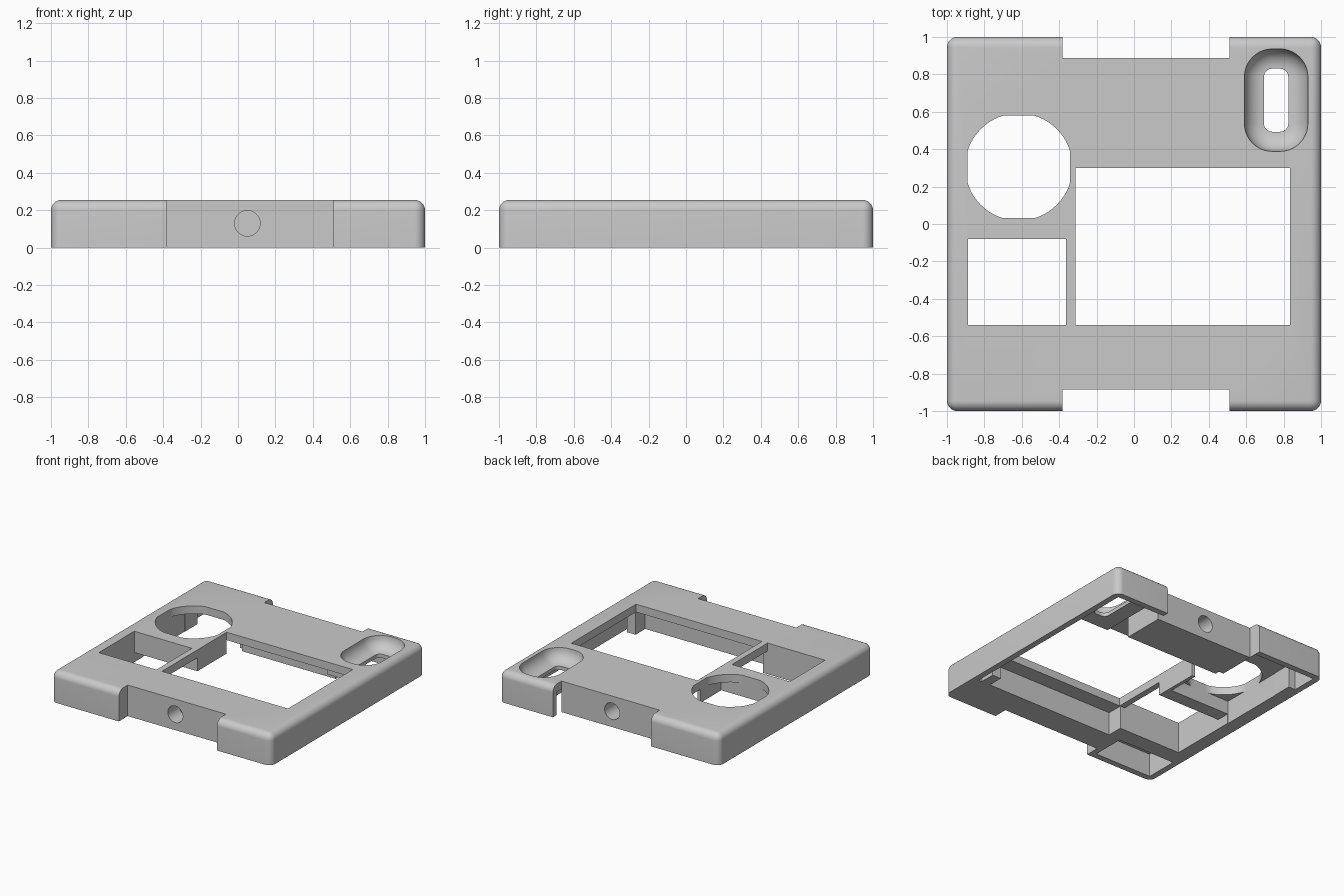
import bpy, bmesh, math

if "Cube" in bpy.data.objects:
    bpy.data.objects.remove(bpy.data.objects["Cube"], do_unlink=True)

grey = bpy.data.materials.new("mid grey")
grey.use_nodes = True
colour = (0.59, 0.59, 0.59, 1)
grey.diffuse_color = colour
grey.node_tree.nodes["Principled BSDF"].inputs["Base Color"].default_value = colour

TOP = 0.255      # upper surface
UNDER = 0.19     # underside of the top plate
HOLE_X, HOLE_Y, HOLE_HALF = -0.616, 0.305, 0.274
SLOT_X, SLOT_Y = 0.76, 0.662


def make(name, bm):
    bmesh.ops.recalc_face_normals(bm, faces=bm.faces)
    mesh = bpy.data.meshes.new(name)
    bm.to_mesh(mesh)
    bm.free()
    ob = bpy.data.objects.new(name, mesh)
    bpy.context.collection.objects.link(ob)
    mesh.materials.append(grey)
    return ob


def box(name, x0, x1, y0, y1, z0, z1):
    bm = bmesh.new()
    bmesh.ops.create_cube(bm, size=1)
    for v in bm.verts:
        v.co = ((x0 + x1) / 2 + v.co.x * (x1 - x0),
                (y0 + y1) / 2 + v.co.y * (y1 - y0),
                (z0 + z1) / 2 + v.co.z * (z1 - z0))
    return make(name, bm)


def loft(name, rings):
    bm = bmesh.new()
    loops = [[bm.verts.new(p) for p in ring] for ring in rings]
    n = len(loops[0])
    for a, b in zip(loops, loops[1:]):
        for i in range(n):
            j = (i + 1) % n
            bm.faces.new((a[i], a[j], b[j], b[i]))
    bm.faces.new(loops[0])
    bm.faces.new(loops[-1])
    return make(name, bm)


def circle(r, n=64):
    return [(r * math.cos(math.tau * i / n), r * math.sin(math.tau * i / n)) for i in range(n)]


def clip(value):
    return max(-HOLE_HALF, min(HOLE_HALF, value))


def rounded(z, hx, hy, r, n=10):
    pts = []
    for k, (sx, sy) in enumerate(((1, 1), (-1, 1), (-1, -1), (1, -1))):
        for i in range(n + 1):
            a = (k + i / n) * math.pi / 2
            pts.append((SLOT_X + sx * (hx - r) + r * math.cos(a),
                        SLOT_Y + sy * (hy - r) + r * math.sin(a), z))
    return pts


def combine(target, tool, operation):
    mod = target.modifiers.new("combine", "BOOLEAN")
    mod.operation = operation
    mod.solver = "EXACT"
    mod.object = tool
    bpy.context.view_layer.update()
    deps = bpy.context.evaluated_depsgraph_get()
    mesh = bpy.data.meshes.new_from_object(target.evaluated_get(deps))
    target.modifiers.clear()
    target.data = mesh
    bpy.data.objects.remove(tool, do_unlink=True)


# Outer body with rounded top and upright edges
case = box("case_cover", -1, 1, -1, 1, 0, TOP)
bm = bmesh.new()
bm.from_mesh(case.data)
edges = [e for e in bm.edges if max(v.co.z for v in e.verts) > 0.1]
bmesh.ops.bevel(bm, geom=edges, offset=0.055, segments=8, profile=0.5, affect="EDGES")
bm.to_mesh(case.data)
bm.free()

# Hollow underside
combine(case, box("cavity", -0.95, 0.95, -0.95, 0.95, -0.1, UNDER), "DIFFERENCE")

# Blocks and ribs below the plate
INTO = UNDER + 0.02
ribs = [
    ("back_block", -0.385, 0.51, 0.54, 0.97, 0),
    ("front_block", -0.43, 0.97, -0.97, -0.67, 0),
    ("front_post", 0.84, 0.92, -0.7, -0.545, 0),
    ("small_window_front", -0.97, -0.32, -0.68, -0.54, 0),
    ("outer_side_wall", -0.97, -0.887, -0.6, 0.74, 0),
    ("small_window_back", -0.92, -0.355, -0.08, 0.04, 0.08),
    ("round_hole_inner_wall", -0.355, -0.305, -0.08, 0.3, 0.08),
    ("slot_boss", 0.56, 0.97, 0.36, 0.97, 0.12),
]
for name, x0, x1, y0, y1, z0 in ribs:
    combine(case, box(name, x0, x1, y0, y1, z0, INTO), "UNION")

# Windows, edge notches and the square pocket under the round hole
openings = [
    ("large_window", -0.313, 0.833, -0.54, 0.3, 0.5),
    ("small_window", -0.887, -0.363, -0.54, -0.08, 0.5),
    ("back_notch", -0.383, 0.51, 0.888, 1.2, 0.5),
    ("front_notch", -0.383, 0.51, -1.2, -0.885, 0.5),
    ("square_pocket", -0.89, -0.342, 0.031, 0.579, UNDER),
]
for name, x0, x1, y0, y1, z1 in openings:
    combine(case, box(name, x0, x1, y0, y1, -0.2, z1), "DIFFERENCE")

# Round hole with slightly flattened sides
rings = [[(HOLE_X + clip(x), HOLE_Y + clip(y), z) for x, y in circle(0.287)]
         for z in (UNDER - 0.02, 0.5)]
combine(case, loft("round_hole", rings), "DIFFERENCE")

# Dished recess narrowing to a through slot
INSET = 0.105
rings = [rounded(0.4, 0.17, 0.274, 0.15)]
for i in range(9):
    a = i / 8 * math.pi / 2
    d = INSET * (1 - math.cos(a))
    rings.append(rounded(TOP - INSET * math.sin(a), 0.17 - d, 0.274 - d, 0.15 - d))
rings.append(rounded(-0.2, 0.065, 0.169, 0.045))
combine(case, loft("dished_slot", rings), "DIFFERENCE")

# Blind round sockets in the notch walls
for side in (-1, 1):
    rings = [[(0.05 + x, y, 0.13 + z) for x, z in circle(0.068)]
             for y in (side * 0.74, side * 1.1)]
    combine(case, loft("socket", rings), "DIFFERENCE")

bpy.ops.object.select_all(action="DESELECT")
bpy.context.view_layer.objects.active = case
case.select_set(True)
bpy.ops.object.shade_smooth_by_angle(angle=math.radians(30))
